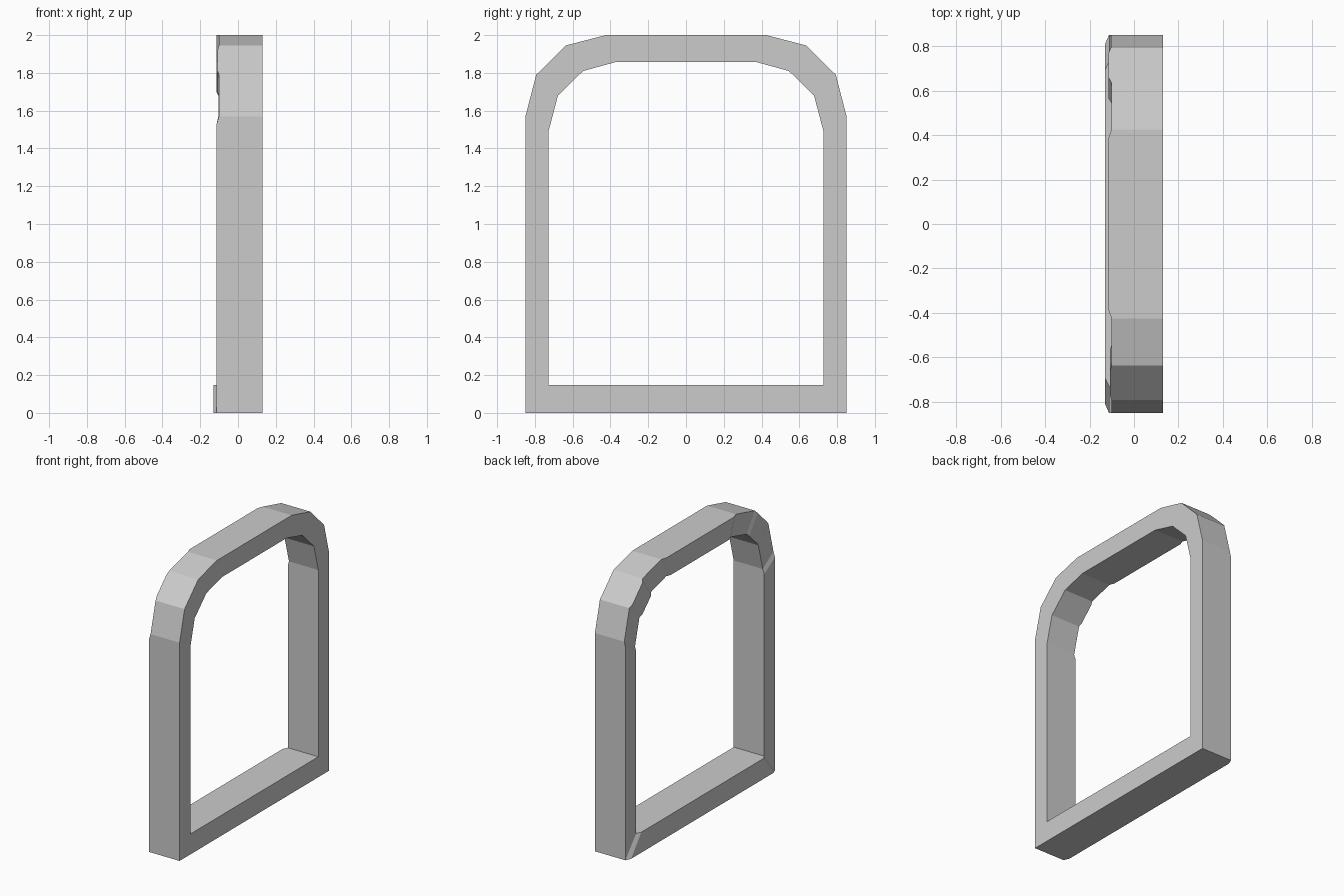
import bpy
import bmesh
from mathutils import Vector

if "Cube" in bpy.data.objects:
    bpy.data.objects.remove(bpy.data.objects["Cube"])

FRONT = 0.13

# Half outlines of the arched frame (y, z), from foot to crown
outer_half = [(0.85, 0.0), (0.85, 1.57), (0.793, 1.79), (0.637, 1.945), (0.425, 2.0)]
inner_half = [(0.728, 0.147), (0.728, 1.49), (0.678, 1.68), (0.545, 1.81), (0.37, 1.858)]


def full(half):
    return [Vector(p) for p in half] + [Vector((-y, z)) for y, z in reversed(half)]


outer, inner = full(outer_half), full(inner_half)
count = len(outer)

# Depth of the uneven rear face, one value per block; the last one is the sill
rear = [-0.113, -0.104, -0.115, -0.102, -0.115,
        -0.101, -0.108, -0.101, -0.113, -0.13]

bm = bmesh.new()
rings = []


def station(o, i, back):
    rings.append([bm.verts.new((x, p.x, p.y)) for x, p in
                  ((FRONT, o), (FRONT, i), (back, i), (back, o))])


# Each block has a mitre corner and short ramps to its own rear depth
for k in range(count):
    n = (k + 1) % count
    station(outer[k], inner[k], max(rear[k - 1], rear[k]))
    length = (outer[n] - outer[k]).length
    t = min(0.04 / length, 0.15)
    for f in (t, 1 - t):
        station(outer[k].lerp(outer[n], f), inner[k].lerp(inner[n], f), rear[k])

# Join the stations into a closed ring
for a, b in zip(rings, rings[1:] + rings[:1]):
    for j in range(4):
        m = (j + 1) % 4
        bm.faces.new((a[j], a[m], b[m], b[j]))
bmesh.ops.recalc_face_normals(bm, faces=bm.faces)

mesh = bpy.data.meshes.new("arched_door_frame")
bm.to_mesh(mesh)
bm.free()
frame = bpy.data.objects.new("arched_door_frame", mesh)
bpy.context.collection.objects.link(frame)
